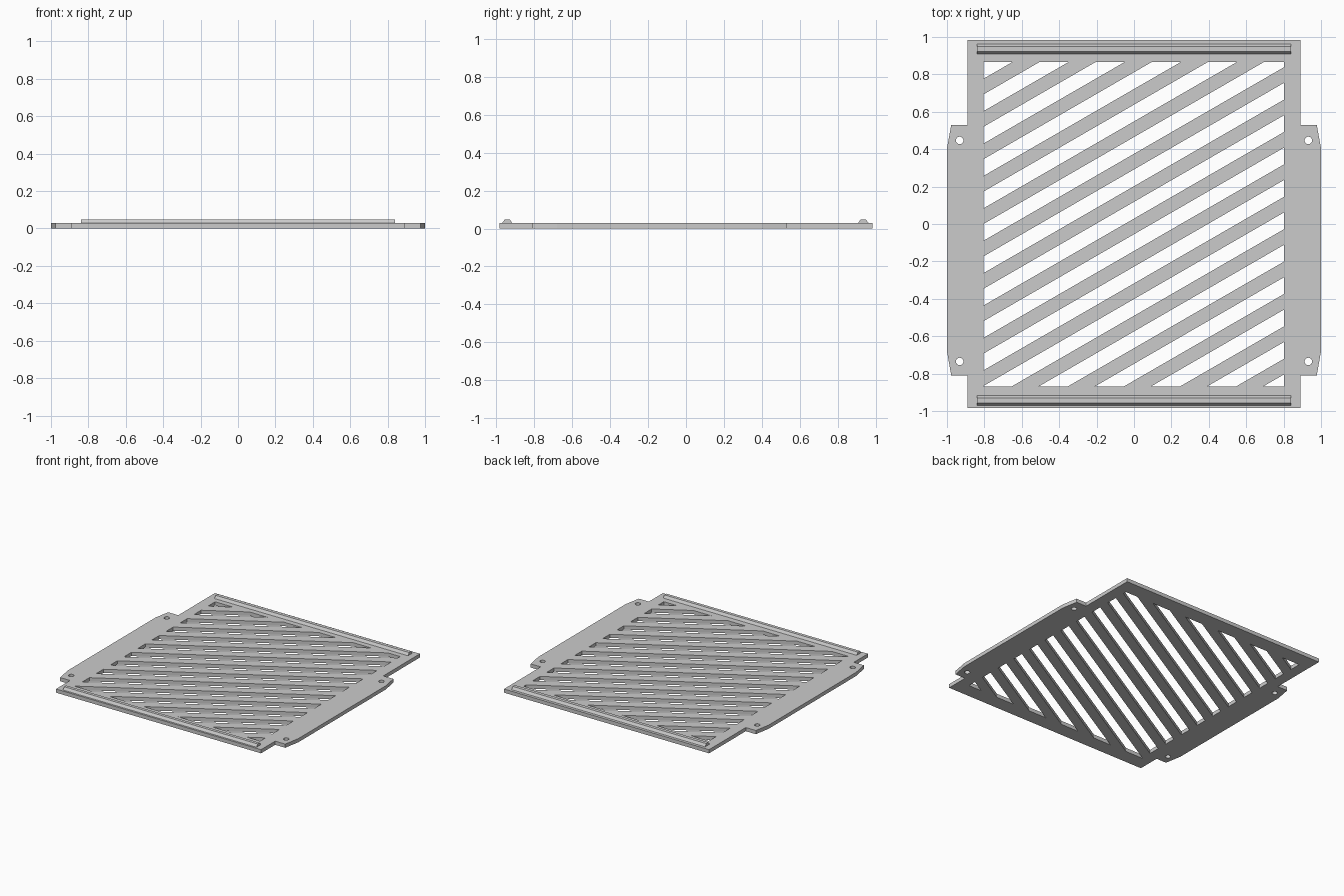
import bpy, bmesh, math

cube = bpy.data.objects.get("Cube")
if cube:
    bpy.data.objects.remove(cube, do_unlink=True)

grey = bpy.data.materials.new("light_grey")
grey.use_nodes = True
grey.diffuse_color = (0.6, 0.6, 0.6, 1)
grey.node_tree.nodes["Principled BSDF"].inputs["Base Color"].default_value = (0.6, 0.6, 0.6, 1)

THICK = 0.029
RIDGE_TOP = 0.049
SLOPE = math.tan(math.radians(30))


def clip(poly, a, b, c):
    """Keep the part of a polygon where a*x + b*y <= c."""
    out = []
    for p, q in zip(poly, poly[1:] + poly[:1]):
        dp, dq = a * p[0] + b * p[1] - c, a * q[0] + b * q[1] - c
        if dp <= 0:
            out.append(p)
        if dp * dq < 0:
            t = dp / (dp - dq)
            out.append((p[0] + t * (q[0] - p[0]), p[1] + t * (q[1] - p[1])))
    return out


def circle(x, y, r, n=24):
    return [(x + r * math.cos(i * math.tau / n), y + r * math.sin(i * math.tau / n))
            for i in range(n)]


def add_mesh(name, mesh):
    obj = bpy.data.objects.new(name, mesh)
    mesh.materials.clear()
    mesh.materials.append(grey)
    bpy.context.collection.objects.link(obj)
    return obj


def cut_plate(name, loops, thickness):
    """Flat plate from an outline followed by its holes."""
    curve = bpy.data.curves.new(name + "_profile", "CURVE")
    curve.dimensions = "2D"
    curve.fill_mode = "BOTH"
    curve.extrude = thickness / 2
    for loop in loops:
        spline = curve.splines.new("POLY")
        spline.points.add(len(loop) - 1)
        for point, (x, y) in zip(spline.points, loop):
            point.co = (x, y, 0, 1)
        spline.use_cyclic_u = True
    helper = bpy.data.objects.new(name + "_profile", curve)
    bpy.context.collection.objects.link(helper)
    graph = bpy.context.evaluated_depsgraph_get()
    mesh = bpy.data.meshes.new_from_object(helper.evaluated_get(graph))
    bpy.data.objects.remove(helper, do_unlink=True)
    bm = bmesh.new()
    bm.from_mesh(mesh)
    bmesh.ops.remove_doubles(bm, verts=bm.verts, dist=0.0001)
    bmesh.ops.translate(bm, verts=bm.verts, vec=(0, 0, thickness / 2))
    bmesh.ops.recalc_face_normals(bm, faces=bm.faces)
    for face in bm.faces:
        face.smooth = False
    bm.to_mesh(mesh)
    bm.free()
    mesh.name = name
    return add_mesh(name, mesh)


def ridge(name, y0, y1):
    """Long rail with a trapezoid section."""
    section = [(y0, THICK), (y1, THICK), (y1 - 0.014, RIDGE_TOP), (y0 + 0.014, RIDGE_TOP)]
    bm = bmesh.new()
    face = bm.faces.new([bm.verts.new((-0.84, y, z)) for y, z in section])
    side = bmesh.ops.extrude_face_region(bm, geom=[face])["geom"]
    bmesh.ops.translate(bm, vec=(1.68, 0, 0),
                        verts=[v for v in side if isinstance(v, bmesh.types.BMVert)])
    bmesh.ops.recalc_face_normals(bm, faces=bm.faces)
    mesh = bpy.data.meshes.new(name)
    bm.to_mesh(mesh)
    bm.free()
    return add_mesh(name, mesh)


# Outline with mounting ears, mirrored across x
half = [(0.89, -0.985), (0.89, -0.81), (0.977, -0.81), (1.0, -0.68),
        (1.0, 0.405), (0.977, 0.53), (0.89, 0.53), (0.89, 0.985)]
outline = half + [(-x, y) for x, y in reversed(half)]

# Diagonal vents clipped to the rectangular window
window = [(-0.805, -0.87), (0.802, -0.87), (0.802, 0.866), (-0.805, 0.866)]
vents = []
for k in range(16):
    top = 0.866 + 0.805 * SLOPE - k * 0.3 * SLOPE
    slot = clip(clip(window, -SLOPE, 1, top), SLOPE, -1, 0.0895 - top)
    if len(slot) > 2:
        vents.append(slot)

# Screw holes in the ears
holes = [circle(s * 0.932, y, 0.02) for s in (-1, 1) for y in (-0.735, 0.447)]

cut_plate("vent_plate", [outline] + vents + holes, THICK)
ridge("front_ridge", -0.97, -0.917)
ridge("back_ridge", 0.908, 0.963)
